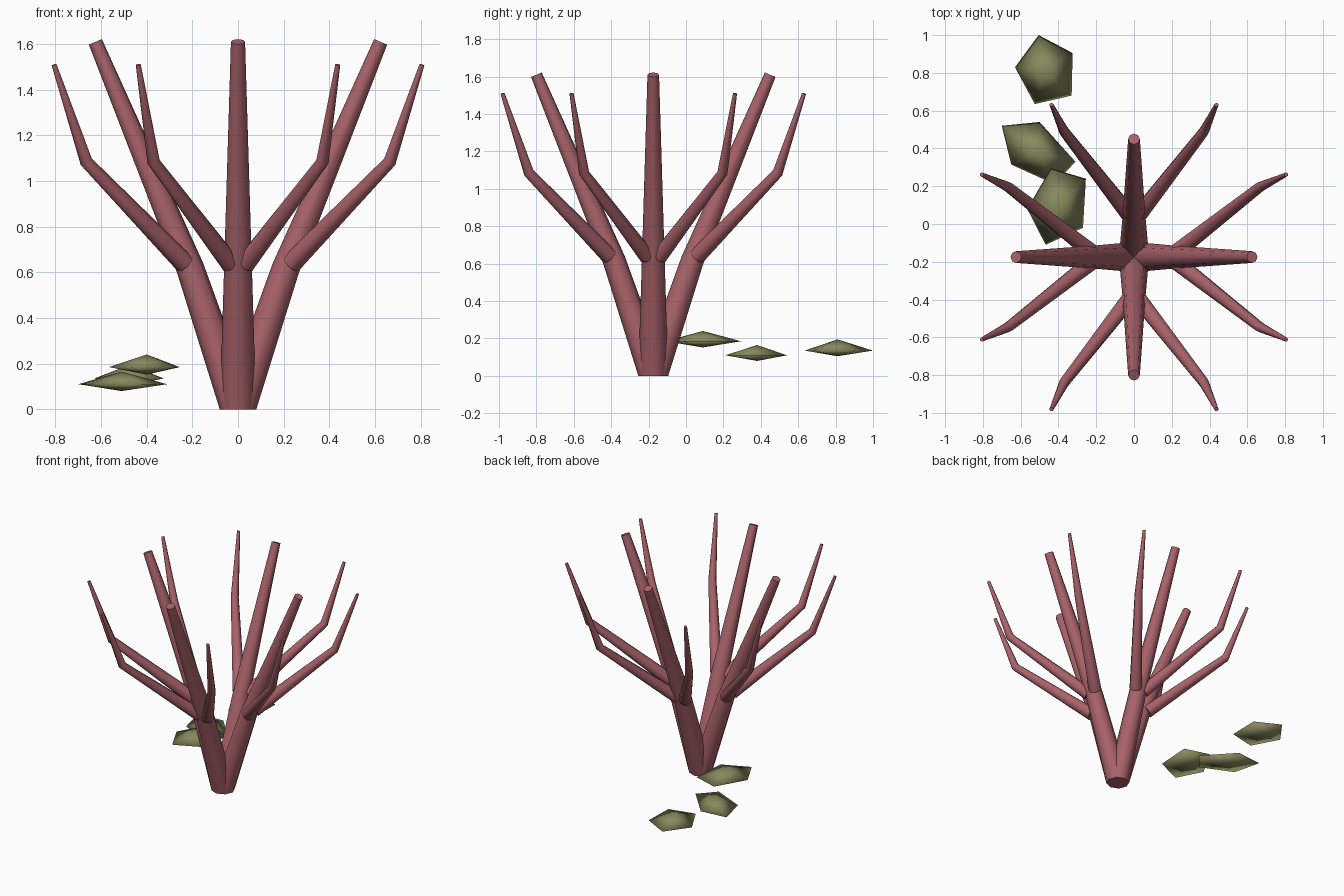
import bpy, bmesh, math
from mathutils import Vector, Matrix

cube = bpy.data.objects.get("Cube")
if cube:
    bpy.data.objects.remove(cube, do_unlink=True)

CENTRE = Vector((0, -0.175, 0))
SIDES = 8


def material(name, rgb):
    mat = bpy.data.materials.new(name)
    mat.use_nodes = True
    mat.diffuse_color = (*rgb, 1)
    mat.node_tree.nodes["Principled BSDF"].inputs["Base Color"].default_value = (*rgb, 1)
    return mat


red = material("dusty red", (0.40, 0.125, 0.145))
green = material("olive green", (0.24, 0.25, 0.11))


def finish(bm, name, mat, angle):
    bmesh.ops.recalc_face_normals(bm, faces=bm.faces)
    mesh = bpy.data.meshes.new(name)
    bm.to_mesh(mesh)
    bm.free()
    mesh.materials.append(mat)
    obj = bpy.data.objects.new(name, mesh)
    bpy.context.collection.objects.link(obj)
    bpy.ops.object.select_all(action="DESELECT")
    obj.select_set(True)
    bpy.context.view_layer.objects.active = obj
    bpy.ops.object.shade_smooth_by_angle(angle=math.radians(angle))
    return obj


def limb(name, path, radii, turn, flat_base=False):
    """Tapered tube along a path, turned about the centre of the plant."""
    spin = Matrix.Rotation(turn, 3, "Z")
    pts = [Vector(p) for p in path]
    bm = bmesh.new()
    rings = []
    for i, (p, r) in enumerate(zip(pts, radii)):
        before = (p - pts[i - 1]).normalized() if i else Vector()
        after = (pts[i + 1] - p).normalized() if i < len(pts) - 1 else Vector()
        axis = (before + after).normalized()
        if flat_base and i == 0:
            axis = Vector((0, 0, 1))
        u = Vector((0, 1, 0)).cross(axis).normalized()
        v = axis.cross(u)
        ring = []
        for k in range(SIDES):
            a = math.tau * k / SIDES
            co = p + r * (math.cos(a) * u + math.sin(a) * v)
            ring.append(bm.verts.new(spin @ co + CENTRE))
        rings.append(ring)
    for lower, upper in zip(rings, rings[1:]):
        for k in range(SIDES):
            n = (k + 1) % SIDES
            bm.faces.new((lower[k], lower[n], upper[n], upper[k]))
    bm.faces.new(rings[0])
    bm.faces.new(rings[-1])
    finish(bm, name, red, 50)


# Four leaning stems, each with a mirrored pair of bent side branches
for i, side in enumerate(("left", "back", "right", "front")):
    turn = i * math.pi / 2
    limb(side + "_stem",
         [(0, 0, 0), (0.21, 0, 0.62), (0.625, 0, 1.61)],
         [0.08, 0.061, 0.031], turn, flat_base=True)
    for tag, s in (("a", 1), ("b", -1)):
        limb(f"{side}_branch_{tag}",
             [(0.235, s * 0.035, 0.64), (0.665, s * 0.37, 1.085), (0.806, s * 0.437, 1.51)],
             [0.045, 0.028, 0.011], turn)


def leaf(name, outline, centre, rim, bottom, top):
    """Shallow five-sided double pyramid."""
    bm = bmesh.new()
    edge = [bm.verts.new((x, y, rim)) for x, y in outline]
    for z in (bottom, top):
        tip = bm.verts.new((*centre, z))
        for k in range(len(edge)):
            bm.faces.new((edge[k - 1], edge[k], tip))
    finish(bm, name, green, 180)


# Loose leaves beside the plant
leaf("back_leaf",
     [(-0.505, 1.0), (-0.325, 0.905), (-0.33, 0.68), (-0.525, 0.635), (-0.63, 0.83)],
     (-0.475, 0.81), 0.135, 0.105, 0.195)
leaf("middle_leaf",
     [(-0.70, 0.52), (-0.50, 0.54), (-0.31, 0.33), (-0.42, 0.21), (-0.65, 0.315)],
     (-0.51, 0.38), 0.11, 0.08, 0.165)
leaf("near_leaf",
     [(-0.44, 0.295), (-0.255, 0.24), (-0.27, -0.02), (-0.468, -0.11), (-0.565, 0.08)],
     (-0.40, 0.09), 0.185, 0.152, 0.24)
